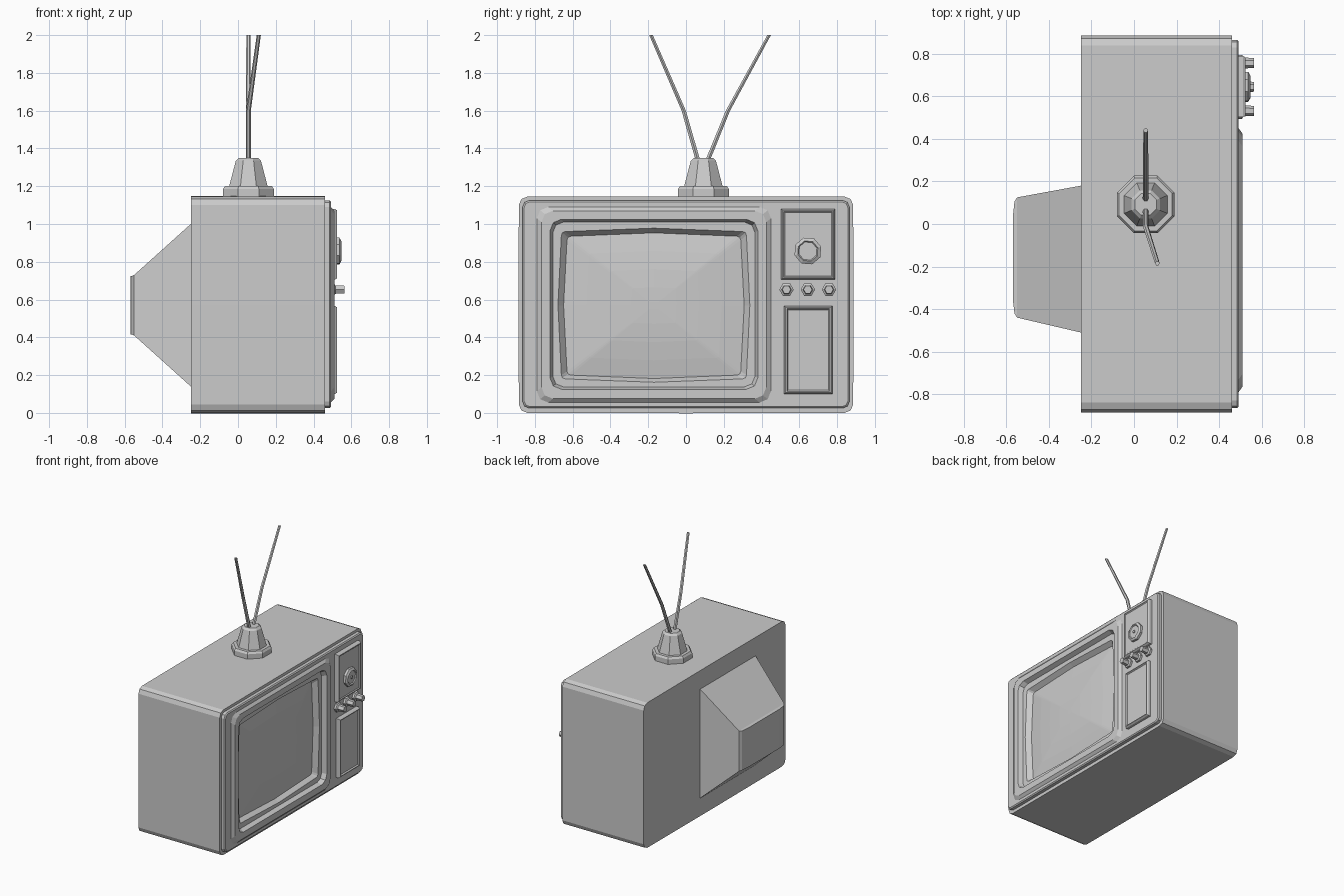
import bpy
from math import cos, sin, pi

cube = bpy.data.objects.get("Cube")
if cube:
    bpy.data.objects.remove(cube)

GREY = (0.6, 0.6, 0.6, 1)
mat = bpy.data.materials.new("plain grey")
mat.use_nodes = True
mat.diffuse_color = GREY
mat.node_tree.nodes["Principled BSDF"].inputs["Base Color"].default_value = GREY


def loft(name, rings, start=True, end=True):
    """Skin a list of equal-length rings, optionally capping the ends."""
    n = len(rings[0])
    faces = []
    for k in range(len(rings) - 1):
        a, b = k * n, (k + 1) * n
        for i in range(n):
            j = (i + 1) % n
            faces.append((a + i, a + j, b + j, b + i))
    if start:
        faces.append(tuple(reversed(range(n))))
    if end:
        faces.append(tuple(range((len(rings) - 1) * n, len(rings) * n)))
    mesh = bpy.data.meshes.new(name)
    mesh.from_pydata([p for ring in rings for p in ring], [], faces)
    mesh.materials.append(mat)
    obj = bpy.data.objects.new(name, mesh)
    bpy.context.collection.objects.link(obj)
    return obj


def rect(x, y0, y1, z0, z1):
    return [(x, y0, z0), (x, y1, z0), (x, y1, z1), (x, y0, z1)]


def soft_rect(x, y0, y1, z0, z1, r, bow=0):
    """Rectangle facing +x with rounded corners and bowed side midpoints."""
    ym, zm = (y0 + y1) / 2, (z0 + z1) / 2
    corners = [(y1 - r, z0 + r), (y1 - r, z1 - r), (y0 + r, z1 - r), (y0 + r, z0 + r)]
    mids = [(y1 + bow, zm), (ym, z1 + bow), (y0 - bow, zm), (ym, z0 - bow)]
    ring = []
    for q in range(4):
        for s in range(3):
            a = (q - 1 + s / 2) * pi / 2
            ring.append((x, corners[q][0] + r * cos(a), corners[q][1] + r * sin(a)))
        ring.append((x, *mids[q]))
    return ring


def disc_x(x, y, z, r, n, turn=0):
    return [(x, y + r * cos(2 * pi * i / n + turn), z + r * sin(2 * pi * i / n + turn))
            for i in range(n)]


def disc_z(x, y, z, r, n, turn=0):
    return [(x + r * cos(2 * pi * i / n + turn), y + r * sin(2 * pi * i / n + turn), z)
            for i in range(n)]


# Cabinet: open at the front, where the panel closes it
lip = (-0.865, 0.865, 0.025, 1.125, 0.035)
loft("cabinet", [soft_rect(-0.25, -0.885, 0.885, 0, 1.145, 0.045, 0.002),
                 soft_rect(0.46, -0.885, 0.885, 0, 1.145, 0.045, 0.002),
                 soft_rect(0.46, *lip)], end=False)

# Tapered tube housing on the back
loft("back_housing", [rect(-0.57, -0.35, 0.03, 0.415, 0.725),
                      rect(-0.562, -0.42, 0.105, 0.415, 0.725),
                      rect(-0.55, -0.44, 0.125, 0.41, 0.73),
                      rect(-0.25, -0.51, 0.18, 0.14, 1.0)])

# Front panel with an opening for the screen frame
frame_base = (-0.79, 0.45, 0.055, 1.09, 0.06)
loft("front_panel", [soft_rect(0.46, *lip),
                     soft_rect(0.485, *lip),
                     soft_rect(0.492, -0.857, 0.857, 0.033, 1.117, 0.03),
                     soft_rect(0.492, *frame_base)], start=False, end=False)

# Raised frame stepping down to the glass
loft("screen_frame", [soft_rect(0.492, *frame_base),
                      soft_rect(0.51, -0.765, 0.425, 0.075, 1.07, 0.06),
                      soft_rect(0.51, -0.72, 0.38, 0.125, 1.025, 0.06),
                      soft_rect(0.475, -0.705, 0.365, 0.138, 1.01, 0.055),
                      soft_rect(0.475, -0.66, 0.32, 0.18, 0.96, 0.02, 0.018),
                      soft_rect(0.44, -0.63, 0.29, 0.2, 0.935, 0.02, 0.018)],
     start=False, end=False)

# Gently domed glass
glass = []
for t in (1, 0.75, 0.5, 0.25, 0.05):
    glass.append(soft_rect(0.44 + 0.035 * (1 - t * t), -0.17 - 0.46 * t, -0.17 + 0.46 * t,
                           0.568 - 0.368 * t, 0.568 + 0.368 * t, 0.02 * t, 0.018 * t))
loft("screen_glass", glass, start=False)


# Control plates with a bevelled edge
def plate(name, y0, y1, z0, z1, dish):
    steps = [(0.49, 0), (0.513, 0), (0.525, 0.008), (0.525, 0.014), (0.525 - dish, 0.02)]
    loft(name, [rect(x, y0 + d, y1 - d, z0 + d, z1 - d) for x, d in steps])


plate("tuner_plate", 0.503, 0.79, 0.705, 1.08, 0.006)
plate("speaker_plate", 0.52, 0.775, 0.1, 0.566, 0.01)

# Large dial and the row of small knobs
dial = [(0.51, 0.074), (0.537, 0.074), (0.547, 0.056), (0.54, 0.05)]
loft("tuner_dial", [disc_x(x, 0.645, 0.857, r, 8, pi / 8 * 0.8) for x, r in dial])
loft("dial_pin", [disc_x(x, 0.645, 0.857, 0.012, 6) for x in (0.53, 0.547)])
knob = [(0.49, 0.038), (0.508, 0.038), (0.515, 0.026), (0.565, 0.023)]
for i, y in enumerate((0.532, 0.645, 0.757)):
    loft(f"small_knob_{i + 1}", [disc_x(x, y, 0.653, r, 6) for x, r in knob])

# Octagonal aerial base
profile = [(1.14, 0.146), (1.185, 0.146), (1.2, 0.135), (1.2, 0.11), (1.335, 0.072), (1.35, 0.055)]
loft("aerial_base", [disc_z(0.055, 0.092, z, r, 8, pi / 8) for z, r in profile])

# Two bent aerial rods
rods = {"right_rod": [(0.055, 0.065, 1.33), (0.055, -0.012, 1.6), (0.11, -0.185, 2.0)],
        "left_rod": [(0.055, 0.112, 1.33), (0.055, 0.222, 1.6), (0.055, 0.44, 2.0)]}
for name, points in rods.items():
    loft(name, [disc_z(x, y, z, r, 6) for (x, y, z), r in zip(points, (0.014, 0.013, 0.011))])
